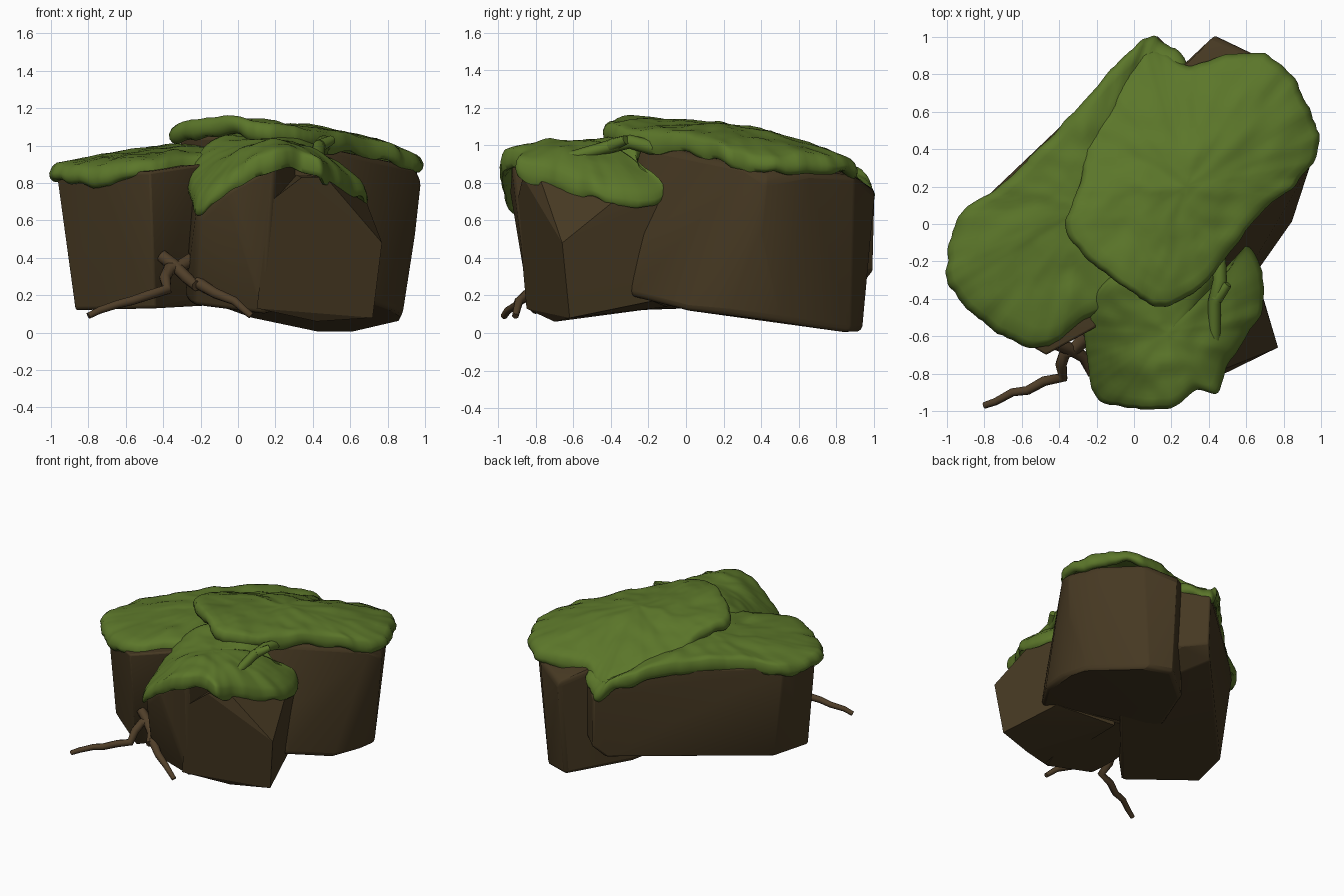
import bpy, bmesh, math
from mathutils import Vector, noise

if "Cube" in bpy.data.objects:
    bpy.data.objects.remove(bpy.data.objects["Cube"], do_unlink=True)


def material(name, rgb):
    mat = bpy.data.materials.new(name)
    mat.use_nodes = True
    colour = (*rgb, 1)
    mat.diffuse_color = colour
    bsdf = mat.node_tree.nodes["Principled BSDF"]
    bsdf.inputs["Base Color"].default_value = colour
    bsdf.inputs["Roughness"].default_value = 0.9
    return mat


ROCK = material("brown rock", (0.061, 0.04, 0.016))
MOSS = material("green moss", (0.106, 0.183, 0.023))
ROOT = material("root bark", (0.08, 0.049, 0.022))


def add_mesh(name, bm, mat, angle):
    bmesh.ops.recalc_face_normals(bm, faces=bm.faces)
    mesh = bpy.data.meshes.new(name)
    bm.to_mesh(mesh)
    bm.free()
    mesh.materials.append(mat)
    obj = bpy.data.objects.new(name, mesh)
    bpy.context.collection.objects.link(obj)
    bpy.ops.object.select_all(action="DESELECT")
    obj.select_set(True)
    bpy.context.view_layer.objects.active = obj
    bpy.ops.object.shade_smooth_by_angle(angle=math.radians(angle))
    return obj


def boulder(name, corners, bevel, angle):
    """Convex stone around a few corner points, with worn edges."""
    bm = bmesh.new()
    for c in corners:
        bm.verts.new(c)
    hull = bmesh.ops.convex_hull(bm, input=bm.verts)
    loose = {g for g in hull["geom_interior"] + hull["geom_unused"]
             if isinstance(g, bmesh.types.BMVert)}
    bmesh.ops.delete(bm, geom=list(loose), context="VERTS")
    bmesh.ops.dissolve_limit(bm, angle_limit=0.09, verts=bm.verts, edges=bm.edges)
    obj = add_mesh(name, bm, ROCK, angle)
    if bevel:
        mod = obj.modifiers.new("worn edges", "BEVEL")
        mod.width, mod.segments = bevel, 3
        mod.angle_limit = math.radians(20)


def catmull(a, b, c, d, t):
    return 0.5 * (2 * b + (c - a) * t + (2 * a - 5 * b + 4 * c - d) * t ** 2
                  + (3 * b - a - 3 * c + d) * t ** 3)


# Moss cross-section: (fraction of the way to the rim, drop below the top)
TOP = [(i / 14, 0) for i in range(1, 13)]
LIP = [(0.95, 0.004), (0.98, 0.02), (1, 0.05), (0.995, 0.08), (0.97, 0.105),
       (0.93, 0.11), (0.85, 0.08)]


def moss_cap(name, centre, outline, droop, steps=10):
    """Lumpy cushion: rings from a centre out to a rim that curls under."""
    pts = [Vector(p) for p in outline]
    n = len(pts)
    rim = [catmull(pts[i - 1], pts[i], pts[(i + 1) % n], pts[(i + 2) % n], k / steps)
           for i in range(n) for k in range(steps)]
    mid = Vector(centre)
    bm = bmesh.new()
    hub = bm.verts.new(mid)
    previous = None
    for t, drop in TOP + LIP:
        ring = []
        for edge in rim:
            wobble = 1 + t * (0.025 * noise.noise(edge * 9) + 0.012 * noise.noise(edge * 22))
            p = mid.lerp(edge, t * wobble)
            p.z = mid.z + (edge.z - mid.z) * t ** droop
            flat = Vector((p.x, p.y, 0))
            p.z += 0.02 * noise.noise(flat * 6) + 0.008 * noise.noise(flat * 13)
            p.z -= drop * (1 + 0.35 * noise.noise(edge * 7 + Vector((3, 0, 0))))
            ring.append(bm.verts.new(p))
        for i in range(len(ring)):
            j = (i + 1) % len(ring)
            if previous:
                bm.faces.new((previous[i], previous[j], ring[j], ring[i]))
            else:
                bm.faces.new((hub, ring[j], ring[i]))
        previous = ring
    add_mesh(name, bm, MOSS, 60)


def branch(name, path, thick, thin, mat):
    """Gnarled tube that tapers along its path."""
    curve = bpy.data.curves.new(name, "CURVE")
    curve.dimensions = "3D"
    curve.bevel_depth, curve.bevel_resolution = 1, 2
    curve.use_fill_caps = True
    spline = curve.splines.new("POLY")
    spline.points.add(len(path) - 1)
    for i, (point, p) in enumerate(zip(spline.points, path)):
        point.co = (*p, 1)
        point.radius = thick + (thin - thick) * i / (len(path) - 1)
    spline.use_smooth = True
    curve.materials.append(mat)
    obj = bpy.data.objects.new(name, curve)
    bpy.context.collection.objects.link(obj)


# Boulders
boulder("tall_boulder", [
    (-.32, 0, 1.06), (.1, -.38, 1.06), (.42, -.2, 1), (.95, .33, .89), (.98, .43, .82),
    (.87, .65, .86), (.66, .9, .84), (.43, 1.01, .76), (.25, .84, .86), (.95, .4, .55),
    (.6, -.27, .5), (.63, -.3, .2), (.84, 0, .12), (.88, .22, .1), (.86, .5, .06),
    (.6, .88, 0), (.42, .94, 0), (.05, .6, .08), (-.2, .09, .17), (.2, -.28, .2)],
    0.05, 40)
boulder("long_boulder", [
    (-.97, -.25, .86), (-.78, -.52, .86), (-.47, -.7, .86), (-.2, -.55, .9), (.5, .2, .92),
    (.28, .85, .78), (.12, 1.01, .72), (-.1, .77, .91), (-.9, .04, .87),
    (-.87, -.3, .12), (-.44, -.66, .13), (-.28, -.5, .16),
    (.28, .85, .32), (.13, 1, .33), (.06, .93, .24), (-.8, .02, .13), (.3, .2, .17)],
    0.04, 40)
boulder("front_boulder", [
    (-.25, -.5, .16), (-.21, -.86, .6), (-.24, -.75, .15), (.15, -.83, .1), (.2, -.93, .9),
    (-.05, -.94, .76), (-.22, -.85, .68), (-.24, -.5, .8), (.3, -.3, .97),
    (.4, -.12, .17), (-.17, -.03, .17), (-.28, -.55, .2)], 0.03, 50)
boulder("angular_boulder", [
    (.1, -.85, .13), (.17, -.9, .7), (.34, -.87, .83), (.47, -.78, .83), (.69, -.4, .69),
    (.77, -.66, .48), (.72, -.62, .08), (.42, -.7, .06), (.61, -.12, .72), (.3, 0, .85),
    (.58, -.18, .17), (.1, -.1, .14)], 0, 15)

# Moss cushions
moss_cap("tall_boulder_moss", (.28, .2, 1.12), [
    (-.37, 0, 1.11), (-.28, -.15, 1.14), (-.03, -.36, 1.16), (.15, -.44, 1.13),
    (.32, -.37, 1.1), (.46, -.22, 1.07), (.66, .04, 1.05), (.87, .22, 1), (.99, .43, .95),
    (.9, .7, .95), (.72, .9, .92), (.45, .89, .92), (.28, .85, .9), (.11, .94, .82),
    (-.02, .84, .88), (-.16, .64, .94), (-.27, .42, .99), (-.29, .2, 1.08)], 1.4)
moss_cap("long_boulder_moss", (-.25, .1, 1.01), [
    (-1, -.25, .9), (-.94, -.4, .89), (-.75, -.57, .9), (-.5, -.66, .92),
    (-.27, -.52, .95), (.1, -.3, .98), (.42, .2, .97), (.4, .6, .9),
    (.28, .86, .86), (.12, 1, .8), (-.04, .91, .9), (-.27, .66, .98),
    (-.53, .38, .98), (-.74, .19, .95), (-.94, .04, .9)], 1.5)
moss_cap("front_boulder_moss", (.18, -.58, 1.03), [
    (-.2, -.93, .72), (-.05, -.98, .84), (.1, -.99, .94), (.22, -.98, .98),
    (.33, -.89, .97), (.45, -.9, .92), (.5, -.75, .9), (.62, -.58, .83),
    (.7, -.38, .77), (.62, -.11, .77), (.51, -.24, .91), (.38, -.24, 1.04), (.1, -.18, 1.1),
    (-.18, -.33, 1.01), (-.26, -.55, .87), (-.25, -.75, .76)], 2)

# Mossy twig on the front cushion
branch("mossy_twig", [(.45, -.15, .98), (.46, -.3, 1.02), (.43, -.42, .99),
                      (.43, -.6, .94), (.42, -.86, .89)], 0.04, 0.03, MOSS)
branch("mossy_twig_fork", [(.44, -.4, 1), (.5, -.32, 1.03)], 0.035, 0.025, MOSS)

# Roots growing out of the crevice
branch("long_root", [(-.25, -.6, .39), (-.32, -.67, .35), (-.37, -.69, .34),
                     (-.39, -.75, .29), (-.38, -.82, .23), (-.48, -.84, .2),
                     (-.57, -.89, .17), (-.65, -.9, .15), (-.74, -.95, .12),
                     (-.8, -.97, .09)], 0.038, 0.018, ROOT)
branch("root_stub", [(-.41, -.64, .41), (-.34, -.67, .36), (-.27, -.71, .29),
                     (-.22, -.8, .25)], 0.036, 0.03, ROOT)
branch("short_root", [(-.22, -.77, .27), (-.12, -.84, .21), (-.02, -.89, .17),
                      (.07, -.91, .09)], 0.034, 0.018, ROOT)
